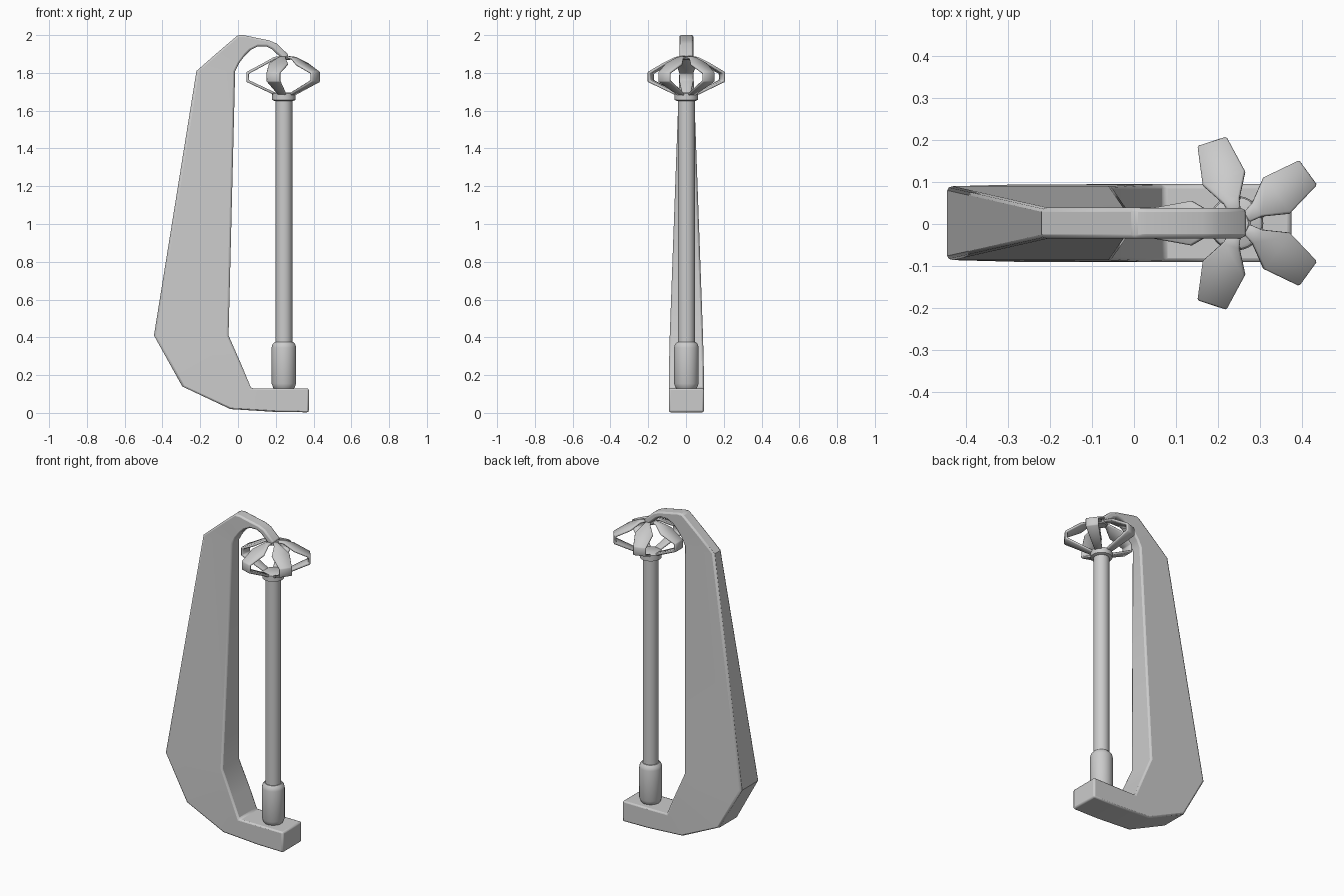
import bpy, bmesh, math
from mathutils import Matrix, Vector

if "Cube" in bpy.data.objects:
    bpy.data.objects.remove(bpy.data.objects["Cube"])

CX, CY = 0.243, 0.002


def finish(name, bm, bevel=0.0, segs=2, solid=0.0):
    bmesh.ops.recalc_face_normals(bm, faces=bm.faces)
    me = bpy.data.meshes.new(name)
    bm.to_mesh(me)
    bm.free()
    ob = bpy.data.objects.new(name, me)
    bpy.context.collection.objects.link(ob)
    if solid:
        m = ob.modifiers.new("thickness", 'SOLIDIFY')
        m.thickness = solid
        m.offset = 0
        m.use_even_offset = True
    if bevel:
        m = ob.modifiers.new("soft_edges", 'BEVEL')
        m.width = bevel
        m.segments = segs
        m.limit_method = 'ANGLE'
        m.angle_limit = math.radians(40)
    bpy.ops.object.select_all(action='DESELECT')
    ob.select_set(True)
    bpy.context.view_layer.objects.active = ob
    bpy.ops.object.shade_smooth_by_angle(angle=math.radians(35))
    return ob


def lathe(name, profile, n=40):
    bm = bmesh.new()
    rings = []
    for r, z in profile:
        rings.append([bm.verts.new((CX + r * math.cos(2 * math.pi * i / n),
                                    CY + r * math.sin(2 * math.pi * i / n), z))
                      for i in range(n)])
    for a, b in zip(rings, rings[1:]):
        for i in range(n):
            bm.faces.new((a[i], a[(i + 1) % n], b[(i + 1) % n], b[i]))
    bm.faces.new(rings[0])
    bm.faces.new(rings[-1])
    return finish(name, bm)


# Hooked body: sections (outer x, z, inner x, z, half width) from foot to arm tip
sections = [
    (0.375, 0.003, 0.375, 0.13, 0.093), (0.20, 0.005, 0.20, 0.13, 0.093),
    (-0.04, 0.02, 0.07, 0.13, 0.093), (-0.295, 0.14, 0.02, 0.25, 0.092),
    (-0.445, 0.41, -0.05, 0.41, 0.088), (-0.22, 1.81, -0.015, 1.81, 0.037),
    (-0.10, 1.915, 0.005, 1.85, 0.037), (0.00, 2.0, 0.035, 1.89, 0.037),
    (0.03, 2.0, 0.065, 1.92, 0.036), (0.10, 1.985, 0.105, 1.94, 0.036),
    (0.165, 1.972, 0.15, 1.94, 0.036), (0.205, 1.955, 0.18, 1.925, 0.036),
    (0.27, 1.893, 0.24, 1.868, 0.036)]
bm = bmesh.new()
loops = [[bm.verts.new((x, CY + s * w, z)) for x, z, s in
          ((ox, oz, -1), (ox, oz, 1), (ix, iz, 1), (ix, iz, -1))]
         for ox, oz, ix, iz, w in sections]
for a, b in zip(loops, loops[1:]):
    for i in range(4):
        bm.faces.new((a[i], a[(i + 1) % 4], b[(i + 1) % 4], b[i]))
bm.faces.new(loops[0])
bm.faces.new(loops[-1])
finish("hooked_body", bm, bevel=0.01)

# Central pole, base socket and top collar
lathe("pole", [(0.045, 0.3), (0.045, 1.67)])
lathe("base_socket", [(0.05, 0.125), (0.056, 0.132), (0.065, 0.155), (0.065, 0.345),
                      (0.061, 0.362), (0.05, 0.375)])
lathe("top_collar", [(0.05, 1.652), (0.062, 1.657), (0.062, 1.692), (0.054, 1.697)])

# Five bent petals forming the lantern cage: (radius, z, half width)
petal = [(0.022, 1.882, 0.013), (0.055, 1.878, 0.02), (0.112, 1.846, 0.053),
         (0.198, 1.800, 0.037), (0.198, 1.757, 0.037), (0.045, 1.685, 0.022)]
for k in range(5):
    rot = Matrix.Rotation(math.radians(36 + 72 * k), 4, 'Z')
    bm = bmesh.new()
    rows = [[bm.verts.new(rot @ Vector((r, s * w, z)) + Vector((CX + 0.006, CY, 0)))
             for s in (-1, 1)] for r, z, w in petal]
    for a, b in zip(rows, rows[1:]):
        bm.faces.new((a[0], a[1], b[1], b[0]))
    finish("lantern_petal_%d" % (k + 1), bm, bevel=0.004, segs=1, solid=0.014)

# Small hub joining petals to the arm
lathe("lantern_hub", [(0.03, 1.868), (0.036, 1.873), (0.036, 1.883), (0.03, 1.888)], 10)
